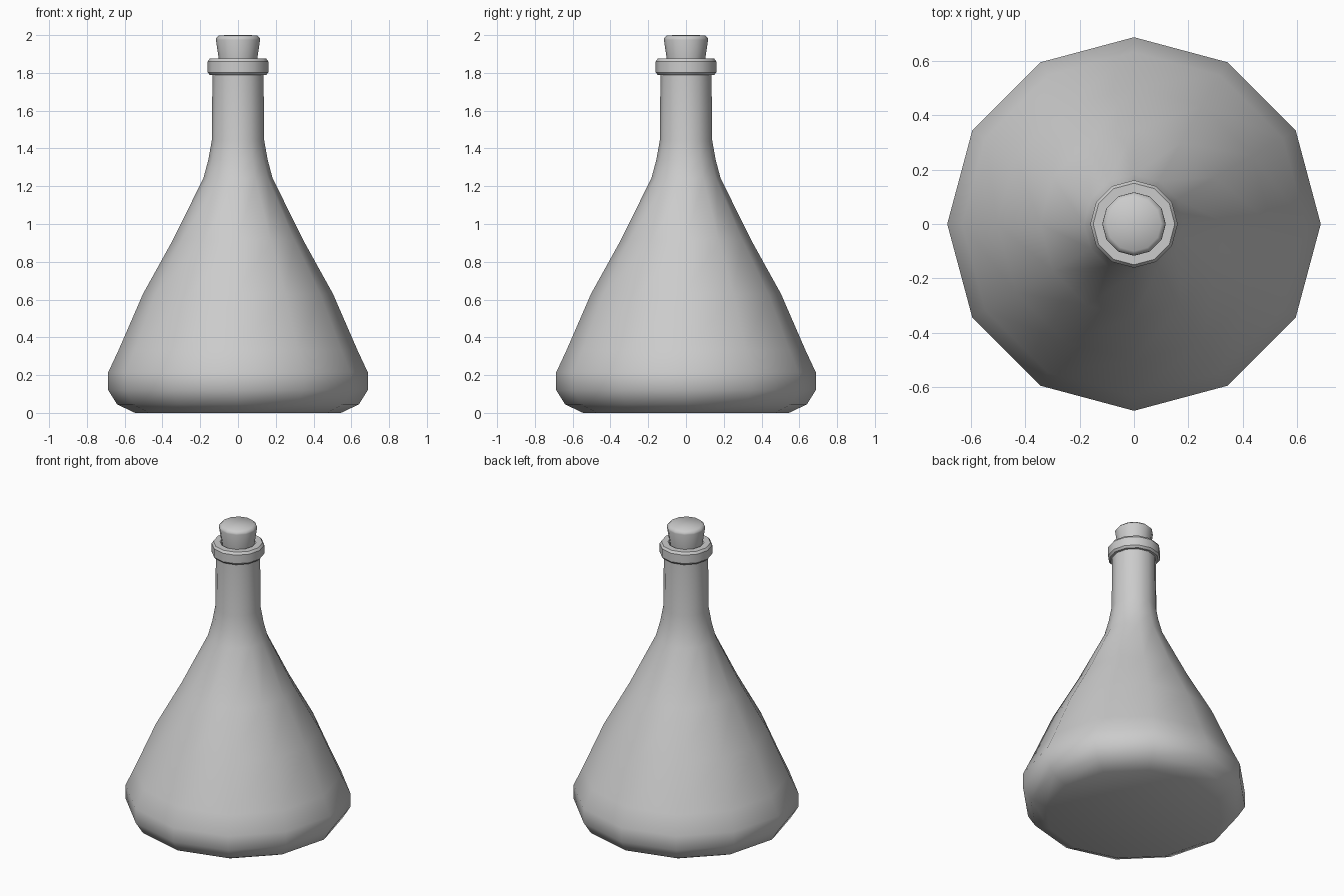
import bpy, bmesh, math

if "Cube" in bpy.data.objects:
    bpy.data.objects.remove(bpy.data.objects["Cube"])

SIDES = 12


def lathe(name, profile, angle=30):
    """Spin an (r, z) profile round z; r = 0 makes a pole."""
    bm = bmesh.new()
    rings = []
    for r, z in profile:
        if r == 0:
            rings.append([bm.verts.new((0, 0, z))] * SIDES)
        else:
            rings.append([bm.verts.new((r * math.cos(math.tau * i / SIDES),
                                        r * math.sin(math.tau * i / SIDES), z))
                          for i in range(SIDES)])
    for a, b in zip(rings, rings[1:]):
        for i in range(SIDES):
            j = (i + 1) % SIDES
            bm.faces.new(list(dict.fromkeys((a[i], a[j], b[j], b[i]))))
    bmesh.ops.recalc_face_normals(bm, faces=bm.faces)
    mesh = bpy.data.meshes.new(name)
    bm.to_mesh(mesh)
    bm.free()
    ob = bpy.data.objects.new(name, mesh)
    bpy.context.collection.objects.link(ob)
    bpy.ops.object.select_all(action='DESELECT')
    ob.select_set(True)
    bpy.context.view_layer.objects.active = ob
    bpy.ops.object.shade_smooth_by_angle(angle=math.radians(angle))
    return ob


# Conical flask body and neck, with a rolled lip at the mouth
lathe("flask_body", [
    (0, 0), (0.545, 0), (0.64, 0.045), (0.687, 0.12), (0.687, 0.215),
    (0.632, 0.333), (0.503, 0.63), (0.345, 0.915), (0.183, 1.243),
    (0.157, 1.34), (0.139, 1.44), (0.135, 1.79),
    (0.15, 1.79), (0.161, 1.803), (0.161, 1.86), (0.15, 1.875),
    (0.11, 1.875), (0.095, 1.86)], 33)

# Tapered cork stopper with a rounded top edge
lathe("cork", [
    (0, 1.76), (0.09, 1.76), (0.102, 1.875), (0.117, 1.975),
    (0.115, 1.985), (0.1, 1.999), (0, 2.0)], 50)
